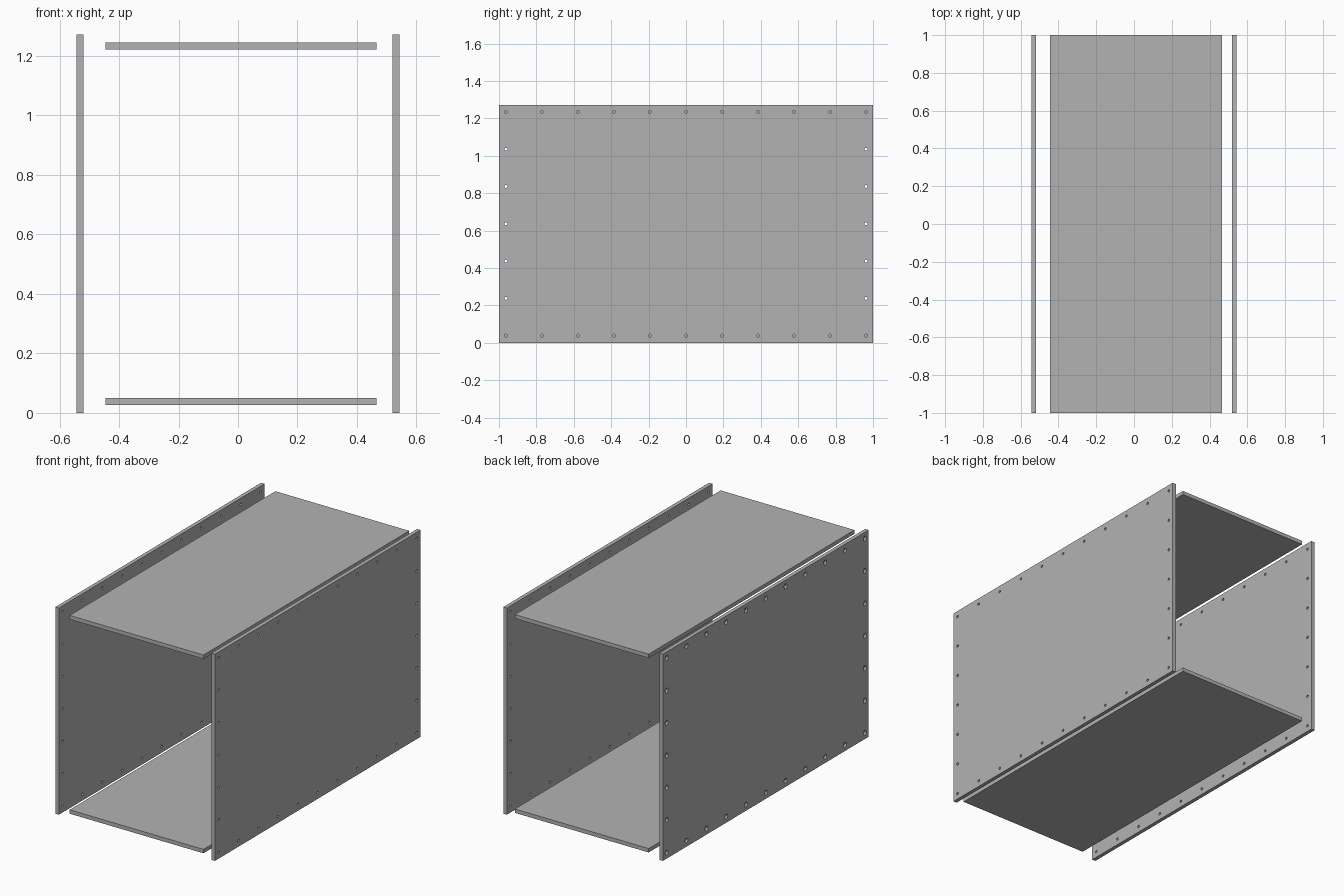
import bpy, bmesh
from math import cos, sin, tau

cube = bpy.data.objects.get("Cube")
if cube:
    bpy.data.objects.remove(cube, do_unlink=True)

HEIGHT, THICK, OUTER = 1.272, 0.024, 0.543
HOLE_R, SINK_R, SINK_DEPTH = 0.008, 0.015, 0.009
EDGE_Y, EDGE_Z = 0.963, 0.038

grey = bpy.data.materials.new("board grey")
grey.use_nodes = True
grey.diffuse_color = (0.45, 0.45, 0.45, 1)
grey.node_tree.nodes["Principled BSDF"].inputs["Base Color"].default_value = grey.diffuse_color


def add_object(name, bm):
    bmesh.ops.recalc_face_normals(bm, faces=bm.faces)
    mesh = bpy.data.meshes.new(name)
    bm.to_mesh(mesh)
    bm.free()
    mesh.materials.append(grey)
    obj = bpy.data.objects.new(name, mesh)
    bpy.context.collection.objects.link(obj)
    return obj


def board(name, x0, x1, z0, z1):
    bm = bmesh.new()
    bmesh.ops.create_cube(bm, size=1)
    for v in bm.verts:
        v.co.x = x1 if v.co.x > 0 else x0
        v.co.y *= 2
        v.co.z = z1 if v.co.z > 0 else z0
    return add_object(name, bm)


def hole_centres():
    ys = [EDGE_Y * (i / 5 - 1) for i in range(11)]
    zs = [EDGE_Z + (HEIGHT - 2 * EDGE_Z) * i / 6 for i in range(7)]
    return [(y, z) for y in ys for z in zs
            if y in (ys[0], ys[-1]) or z in (zs[0], zs[-1])]


def drill(panel, profile, sides=16):
    """Cut a turned profile of (x, radius) through the panel at every screw hole."""
    bm = bmesh.new()
    for y, z in hole_centres():
        rings = [[bm.verts.new((x, y + r * cos(tau * k / sides), z + r * sin(tau * k / sides)))
                  for k in range(sides)] for x, r in profile]
        for a, b in zip(rings, rings[1:]):
            for k in range(sides):
                n = (k + 1) % sides
                bm.faces.new((a[k], a[n], b[n], b[k]))
        bm.faces.new(rings[0])
        bm.faces.new(rings[-1])
    cutter = add_object("hole_cutter", bm)
    cutter.hide_render = True
    mod = panel.modifiers.new("screw holes", 'BOOLEAN')
    mod.operation = 'DIFFERENCE'
    mod.solver = 'EXACT'
    mod.object = cutter
    graph = bpy.context.evaluated_depsgraph_get()
    drilled = bpy.data.meshes.new_from_object(panel.evaluated_get(graph))
    panel.modifiers.clear()
    panel.data = drilled
    bpy.data.objects.remove(cutter, do_unlink=True)


# Horizontal boards
board("bottom_board", -0.446, 0.465, 0.026, 0.05)
board("top_board", -0.446, 0.465, HEIGHT - 0.05, HEIGHT - 0.026)

# Left panel with plain screw holes
left = board("left_panel", OUTER - THICK, OUTER, 0, HEIGHT)
drill(left, [(OUTER - 2 * THICK, HOLE_R), (OUTER + THICK, HOLE_R)])

# Right panel with screw holes countersunk on the outside
right = board("right_panel", -OUTER, THICK - OUTER, 0, HEIGHT)
drill(right, [(-OUTER - THICK, SINK_R), (-OUTER, SINK_R),
              (SINK_DEPTH - OUTER, HOLE_R), (2 * THICK - OUTER, HOLE_R)])
